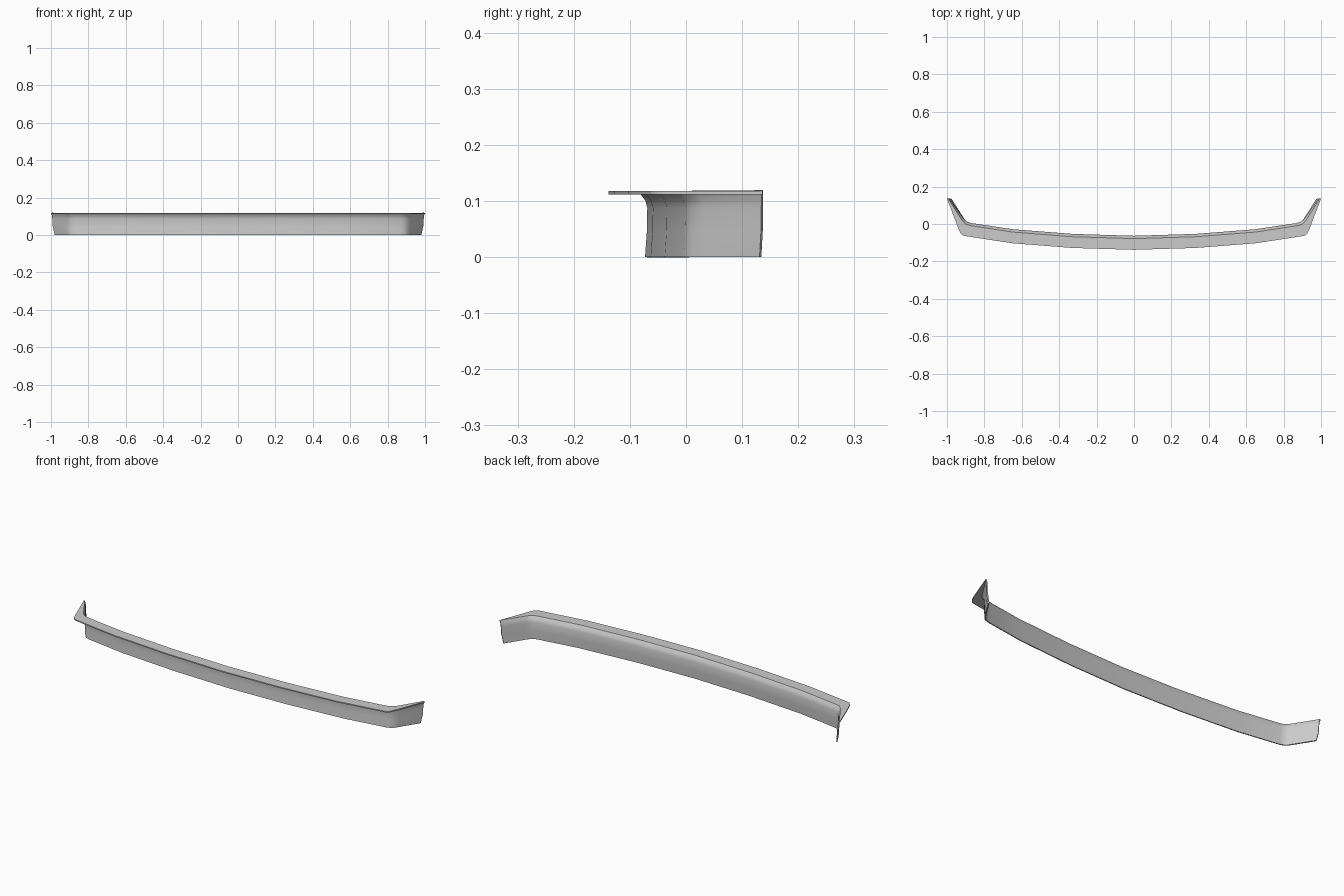
import bpy, bmesh
from mathutils import Vector

if "Cube" in bpy.data.objects:
    bpy.data.objects.remove(bpy.data.objects["Cube"])

# Half-length stations: wall foot, wall top, flange outer edge (x, y each)
stations = [
    ((0.00, -0.073), (0.00, -0.069), (0.00, -0.138)),
    ((0.33, -0.063), (0.33, -0.059), (0.33, -0.128)),
    ((0.65, -0.038), (0.65, -0.034), (0.65, -0.103)),
    ((0.870, -0.004), (0.870, -0.001), (0.905, -0.064)),
    ((0.892, 0.003), (0.893, 0.006), (0.917, -0.060)),
    ((0.907, 0.016), (0.909, 0.018), (0.928, -0.048)),
    ((0.918, 0.033), (0.922, 0.034), (0.940, -0.022)),
    ((0.980, 0.131), (0.993, 0.134), (1.000, 0.136)),
]


def section(foot, top, edge):
    """Cross-section: upright wall, small fillet, forward flange."""
    foot, top, edge = Vector(foot), Vector(top), Vector(edge)
    out = edge - top
    r = min(0.012, out.length * 0.6)
    d = out.normalized() * r
    pts = [(foot, 0.0), (foot.lerp(top, 0.8), 0.045), (top, 0.088)]
    pts += [(top + d * 0.3, 0.101), (top + d, 0.112), (edge, 0.112)]
    return [(p.x, p.y, z) for p, z in pts]


half = [section(*s) for s in stations]
left = [[(-x, y, z) for x, y, z in sec] for sec in reversed(half[1:])]

# Loft the sections into one bent sheet
bm = bmesh.new()
rows = [[bm.verts.new(p) for p in sec] for sec in left + half]
for a, b in zip(rows, rows[1:]):
    for j in range(len(a) - 1):
        bm.faces.new((a[j], b[j], b[j + 1], a[j + 1]))
mesh = bpy.data.meshes.new("curved_trim")
bm.to_mesh(mesh)
bm.free()
trim = bpy.data.objects.new("curved_trim", mesh)
bpy.context.collection.objects.link(trim)

# Sheet thickness, inward and upward from the outer face
solid = trim.modifiers.new("thickness", "SOLIDIFY")
solid.thickness = 0.006
solid.offset = -1
solid.use_even_offset = True

bpy.context.view_layer.objects.active = trim
trim.select_set(True)
bpy.ops.object.modifier_apply(modifier=solid.name)
bpy.ops.object.shade_smooth_by_angle(angle=0.8)
